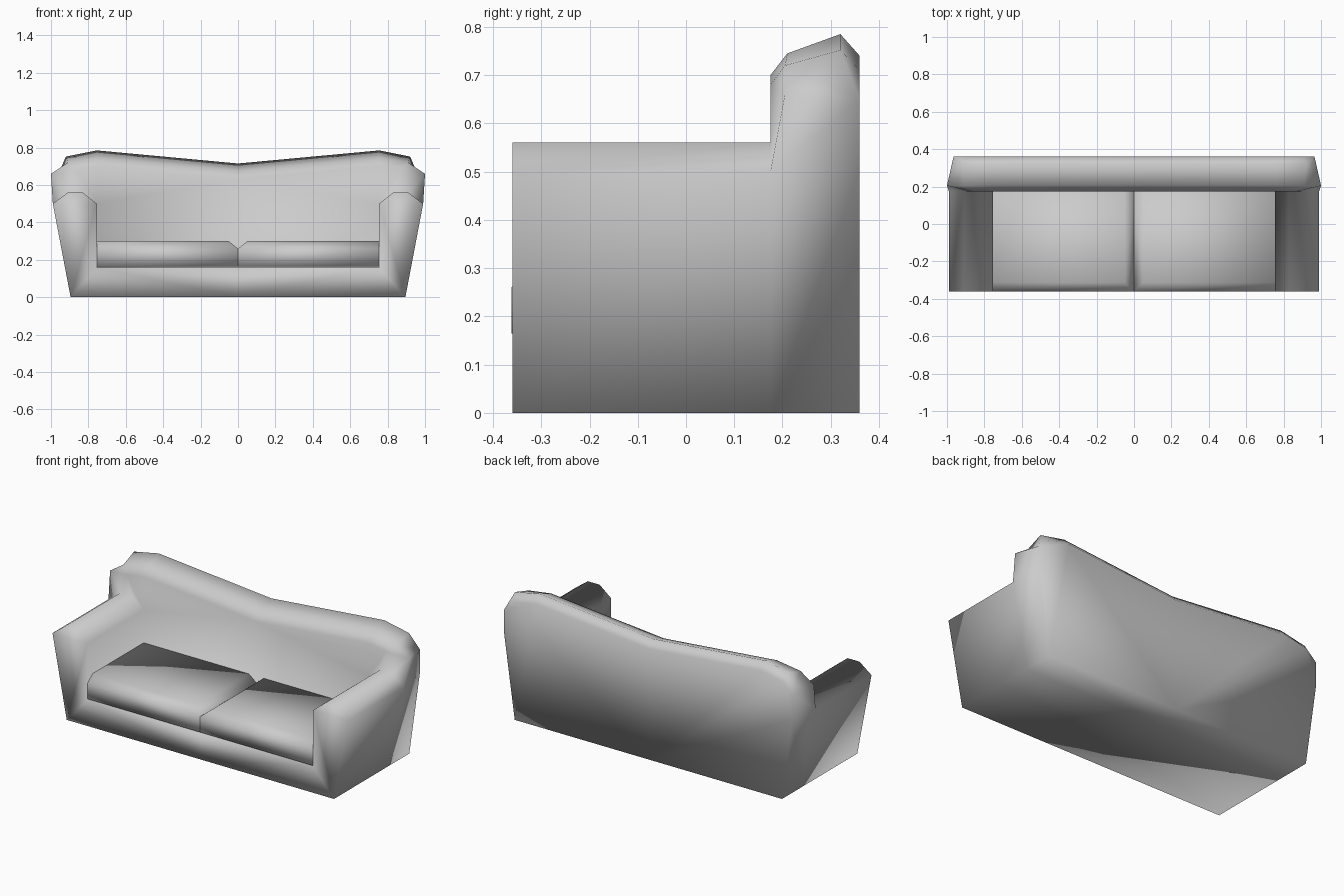
import bpy
import bmesh

cube = bpy.data.objects.get("Cube")
if cube:
    bpy.data.objects.remove(cube)

FRONT, MID, REAR = -0.36, 0.175, 0.36
SEAT = 0.16

grey = bpy.data.materials.new("grey fabric")
grey.use_nodes = True
colour = (0.6, 0.6, 0.6, 1)
grey.diffuse_color = colour
grey.node_tree.nodes["Principled BSDF"].inputs["Base Color"].default_value = colour


def finish(bm, name):
    """Turn a bmesh into a smooth shaded grey object."""
    bmesh.ops.recalc_face_normals(bm, faces=bm.faces)
    for face in bm.faces:
        face.smooth = True
    mesh = bpy.data.meshes.new(name)
    bm.to_mesh(mesh)
    bm.free()
    mesh.materials.append(grey)
    obj = bpy.data.objects.new(name, mesh)
    bpy.context.collection.objects.link(obj)
    return obj


# Sofa frame: one welded half, then mirrored
bm = bmesh.new()


def points(*coords):
    return [bm.verts.new(c) for c in coords]


def face(*verts):
    bm.faces.new(verts)


# Arm and base outline, repeated at the front and where the backrest begins
outline = [(0, 0), (0.895, 0), (0.99, 0.5), (0.91, 0.56),
           (0.83, 0.56), (0.755, 0.5), (0.755, SEAT), (0, SEAT)]
front = points(*[(x, FRONT, z) for x, z in outline])
mid = points(*[(x, MID, z) for x, z in outline])
for i in range(len(outline) - 1):
    face(front[i], front[i + 1], mid[i + 1], mid[i])

# Front panel
face(front[0], front[1], front[6], front[7])
face(front[1], front[2], front[5], front[6])
face(*front[2:6])

# Backrest roll: front, upper front, crest and rear edge at three stations


def station(x, drop):
    return points((x, MID, 0.70 - drop), (x, 0.21, 0.745 - drop),
                  (x, 0.32, 0.785 - drop), (x, REAR, 0.74 - drop))


centre = station(0, 0.07)
shoulder = station(0.755, 0)
wing = points((0.87, MID, 0.68), (0.91, 0.205, 0.72),
              (0.92, 0.32, 0.752), (0.90, REAR, 0.71))
for a, b in ((centre, shoulder), (shoulder, wing)):
    for i in range(3):
        face(a[i], b[i], b[i + 1], a[i + 1])

# Wing tip and its rounded corner
tip, tip_rear, low_rear = points((1.0, 0.205, 0.66), (0.965, REAR, 0.65),
                                 (0.965, REAR, 0.5))
foot, foot_centre = points((0.895, REAR, 0), (0, REAR, 0))
face(wing[0], wing[1], tip)
face(wing[1], tip, tip_rear, wing[2])
face(wing[2], tip_rear, wing[3])
face(mid[2], low_rear, tip_rear, tip)

# Front of the backrest
face(mid[7], mid[6], mid[5], shoulder[0], centre[0])
face(mid[5], mid[4], wing[0], shoulder[0])
face(mid[4], mid[3], wing[0])
face(mid[3], mid[2], tip, wing[0])

# Rear side, underside and back panel
face(mid[1], foot, low_rear, mid[2])
face(mid[0], mid[1], foot, foot_centre)
face(centre[3], shoulder[3], wing[3], tip_rear, low_rear, foot, foot_centre)

bmesh.ops.mirror(bm, geom=bm.verts[:] + bm.edges[:] + bm.faces[:],
                 axis='X', merge_dist=0.001)
finish(bm, "sofa_frame")

# Seat cushions: boxes whose front and inner top edges slope in
for side, name in ((1, "left_seat_cushion"), (-1, "right_seat_cushion")):
    bm = bmesh.new()
    rings = []
    for z, inset in ((0.165, 0), (0.26, 0), (0.30, 0.05)):
        rings.append(points((side * inset, FRONT - 0.002 + inset, z),
                            (side * 0.754, FRONT - 0.002 + inset, z),
                            (side * 0.754, 0.2, z),
                            (side * inset, 0.2, z)))
    for a, b in zip(rings, rings[1:]):
        for i in range(4):
            j = (i + 1) % 4
            face(a[i], a[j], b[j], b[i])
    face(*rings[0])
    face(*rings[-1])
    finish(bm, name)
